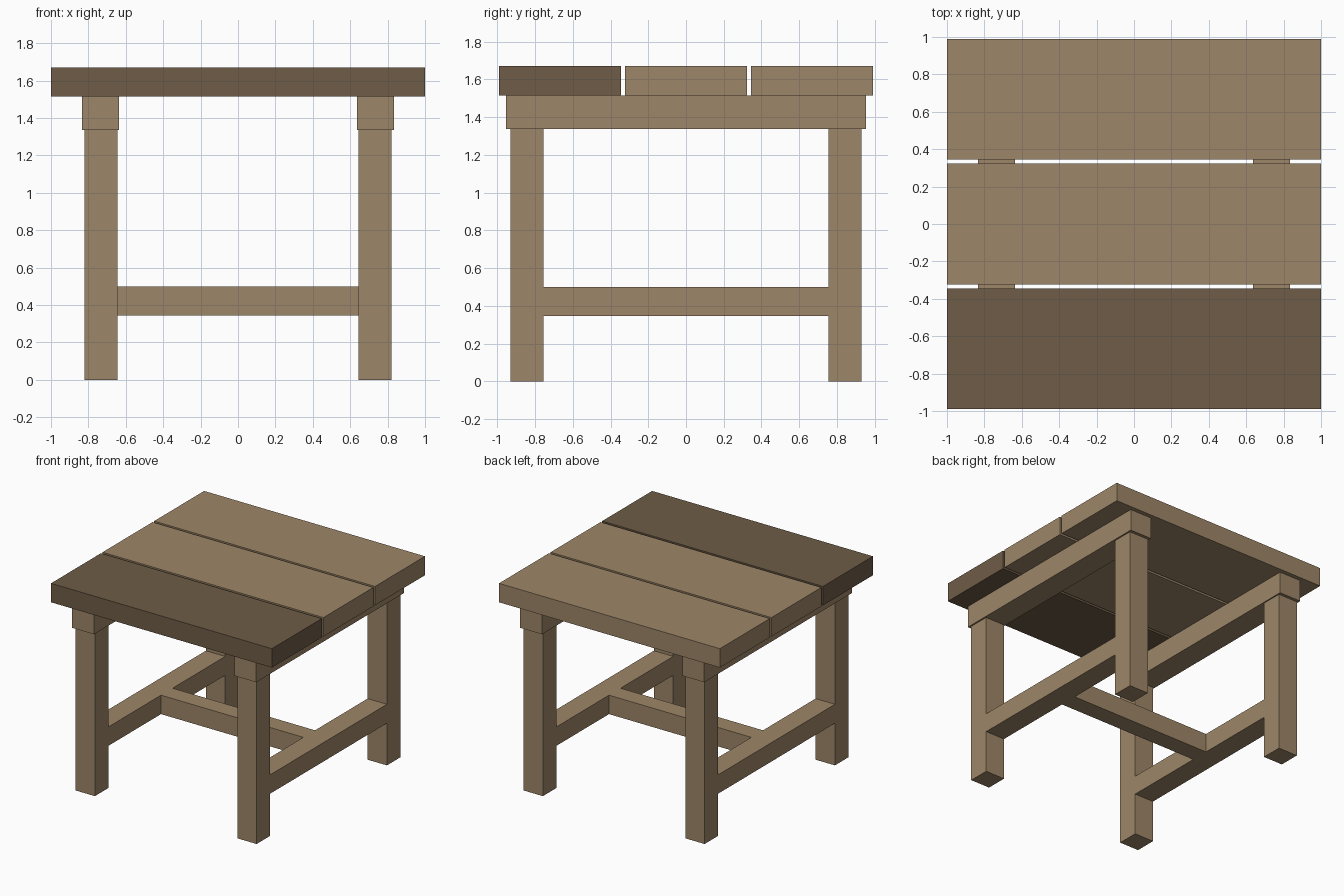
import bpy
import bmesh

if "Cube" in bpy.data.objects:
    bpy.data.objects.remove(bpy.data.objects["Cube"])


def material(name, rgb):
    m = bpy.data.materials.new(name)
    m.diffuse_color = (*rgb, 1.0)
    m.use_nodes = True
    m.node_tree.nodes["Principled BSDF"].inputs["Base Color"].default_value = m.diffuse_color
    return m


light_wood = material("light_wood", (0.337, 0.238, 0.138))
dark_wood = material("dark_wood", (0.156, 0.107, 0.063))


def box(name, xs, ys, zs, mat):
    """Flat-faced box between the given (min, max) ranges."""
    bm = bmesh.new()
    bmesh.ops.create_cube(bm, size=1.0)
    for v in bm.verts:
        for i, (lo, hi) in enumerate((xs, ys, zs)):
            v.co[i] = lo if v.co[i] < 0 else hi
    mesh = bpy.data.meshes.new(name)
    bm.to_mesh(mesh)
    bm.free()
    mesh.materials.append(mat)
    obj = bpy.data.objects.new(name, mesh)
    bpy.context.collection.objects.link(obj)
    return obj


def span(a, b, sign):
    return tuple(sorted((a * sign, b * sign)))


# Three top planks, the front one darker
for name, y, mat in (("front_plank", -0.667, dark_wood),
                     ("middle_plank", 0.0, light_wood),
                     ("back_plank", 0.667, light_wood)):
    box(name, (-1, 1), (y - 0.323, y + 0.323), (1.515, 1.67), mat)

for side, sx in (("left", -1), ("right", 1)):
    leg_x = span(0.645, 0.82, sx)
    # Beam under the planks, slightly wider than the legs
    box(side + "_beam", span(0.635, 0.833, sx), (-0.955, 0.955), (1.337, 1.515), light_wood)
    # Legs
    for end, sy in (("front", -1), ("back", 1)):
        box(f"{end}_{side}_leg", leg_x, span(0.755, 0.93, sy), (0, 1.337), light_wood)
    # Side stretcher, flush with the legs
    box(side + "_stretcher", leg_x, (-0.755, 0.755), (0.345, 0.5), light_wood)

# Centre stretcher joining the two sides
box("centre_stretcher", (-0.645, 0.645), (-0.075, 0.075), (0.345, 0.5), light_wood)
